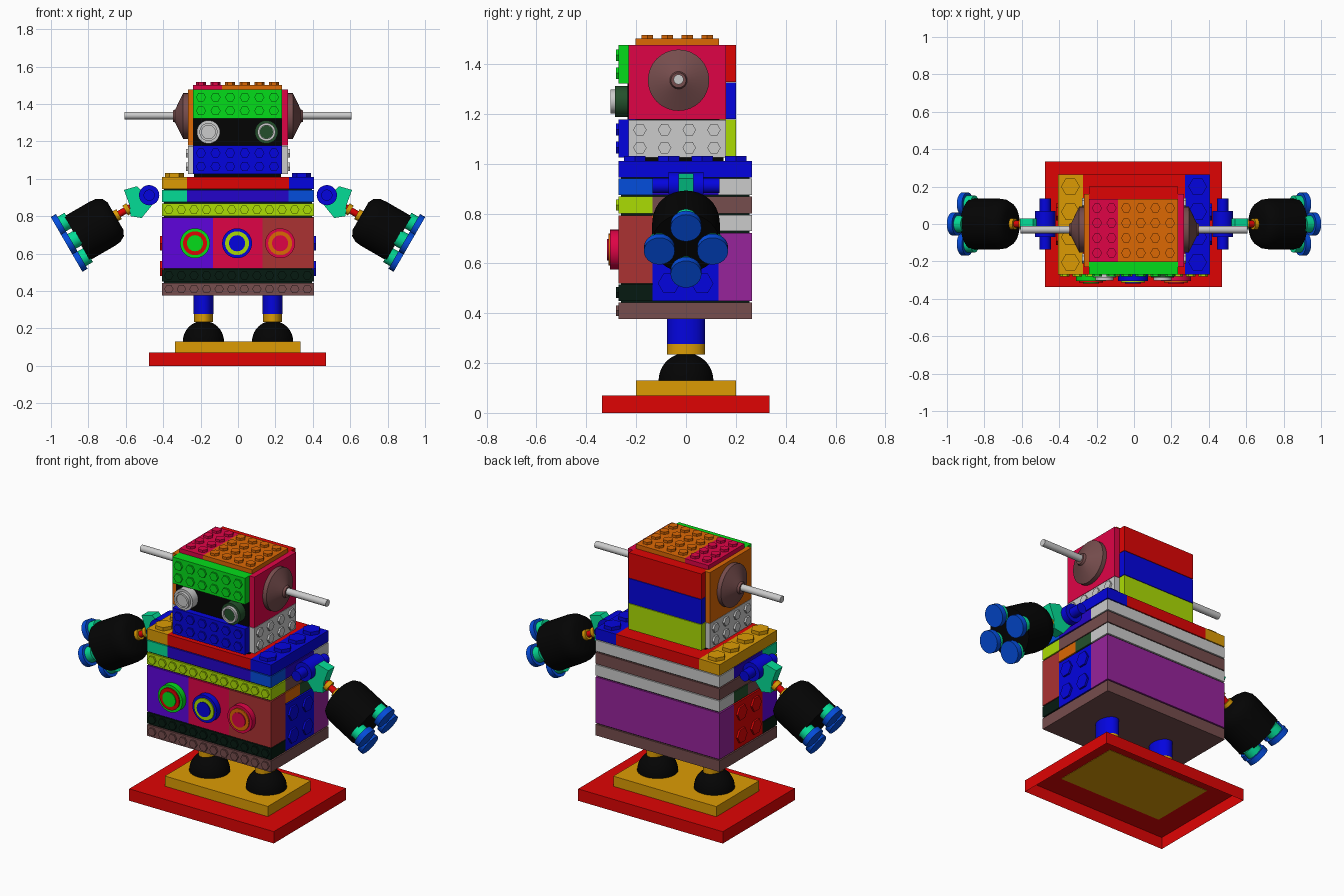
import bpy, bmesh, math
from mathutils import Vector, Matrix

if "Cube" in bpy.data.objects:
    bpy.data.objects.remove(bpy.data.objects["Cube"])

PALETTE = dict(red="DE0C0C", gold="DB9A0C", black="0C0C0C", blue="0C0CDE", brown="754E4E",
               jet="0E2018", purple="5F0CDB", crimson="DE0C48", brick="AA3535", lime="AADB0C",
               sky="0C4EDB", teal="0CDB95", plum="96289A", green="0CDB20", orange="DB680C",
               pine="28502F", indigo="280CC8", grey=None)
mats = {}


def material(c):
    h = PALETTE[c]
    if h and c not in mats:
        mats[c] = bpy.data.materials.new(c)
        rgb = [(int(h[i:i + 2], 16) / 255) ** 2.2 for i in (0, 2, 4)]
        mats[c].diffuse_color = (*rgb, 1)
    return mats.get(c)


def finish(bm, name, c, smooth=False):
    me = bpy.data.meshes.new(name)
    bm.to_mesh(me)
    bm.free()
    ob = bpy.data.objects.new(name, me)
    bpy.context.collection.objects.link(ob)
    if material(c):
        me.materials.append(material(c))
    if smooth:
        bpy.context.view_layer.objects.active = ob
        ob.select_set(True)
        bpy.ops.object.shade_smooth_by_angle(angle=math.radians(35))
        ob.select_set(False)
    return ob


def box(name, x, y, z, c, open_bottom=False):
    bm = bmesh.new()
    size = [b - a for a, b in (x, y, z)]
    mid = [(a + b) / 2 for a, b in (x, y, z)]
    bmesh.ops.create_cube(bm, size=1, matrix=Matrix.Translation(mid) @ Matrix.Diagonal((*size, 1)))
    if open_bottom:
        bm.faces.ensure_lookup_table()
        bmesh.ops.delete(bm, geom=[min(bm.faces, key=lambda f: f.calc_center_median().z)], context='FACES_ONLY')
    return finish(bm, name, c)


def frame(origin, w):
    # local z along w, a corner of every polygon pointing sideways
    w = Vector(w).normalized()
    h = Vector((1, 0, 0)) if abs(w.y) > .5 or abs(w.z) > .9 else Vector((0, 1, 0))
    m = Matrix((h.cross(w), h, w)).transposed().to_4x4()
    return Matrix.Translation(origin) @ m


def lathe(name, origin, w, profile, c, n=32, sx=1, sy=1):
    # profile: (radius, height along w), closed by caps
    bm = bmesh.new()
    m = frame(origin, w) @ Matrix.Diagonal((sx, sy, 1, 1))
    rings = [[bm.verts.new(m @ Vector((r * math.cos(2 * math.pi * i / n), r * math.sin(2 * math.pi * i / n), t)))
              for i in range(n)] for r, t in profile]
    for a, b in zip(rings, rings[1:]):
        for i in range(n):
            j = (i + 1) % n
            bm.faces.new((a[i], a[j], b[j], b[i]))
    bm.faces.new(rings[0][::-1])
    bm.faces.new(rings[-1])
    bmesh.ops.recalc_face_normals(bm, faces=bm.faces)
    return finish(bm, name, c, True)


def disc(name, origin, w, r, t, c, n=32):
    return lathe(name, origin, w, [(r, 0), (r, t)], c, n)


def studs(name, points, w, r, h, c):
    bm = bmesh.new()
    for p in points:
        bmesh.ops.create_cone(bm, cap_ends=True, segments=6, radius1=r, radius2=r, depth=h,
                              matrix=frame(Vector(p) + Vector(w) * h / 2, w))
    finish(bm, name, c)


FRONT = (0, -1, 0)
UP = (0, 0, 1)
SIDES = ((-1, "left"), (1, "right"))


def span(s, a, b):
    return tuple(sorted((s * a, s * b)))


# Base
box("base_tray", (-.475, .47), (-.337, .335), (0, .07), "red", True)
box("base_plate", (-.338, .335), (-.2, .2), (.068, .13), "gold")

# Legs: domed feet, ankles and oval shins
for s, side in SIDES:
    o = (s * .185, 0, .13)
    dome = [(.11 * math.cos(a * math.pi / 20), .11 * math.sin(a * math.pi / 20)) for a in range(9)]
    lathe(side + "_foot", o, UP, dome + [(.04, .11)], "black")
    # local y is the world x direction here
    lathe(side + "_ankle", o, UP, [(.076, .105), (.076, .147)], "gold", sy=.67)
    lathe(side + "_shin", o, UP, [(.076, .147), (.076, .25)], "blue", sy=.7)

# Torso: full-width rows
XW, YF, YM, YB = .405, -.27, -.135, .265
full = (-XW, XW)
box("torso_bottom", full, (YF, YB), (.377, .443), "brown")
box("torso_core", (-.395, .395), (-.26, .255), (.44, .95), "jet")
box("front_lower_strip", full, (YF, YM), (.45, .515), "jet")
box("front_upper_strip", full, (YF, YM), (.8, .868), "lime")
for name, z, c in (("bottom", .41, "brown"), ("lower", .483, "jet"), ("upper", .834, "lime")):
    studs("front_studs_" + name, [(-.37 + i * .0673, YF, z) for i in range(12)], FRONT, .025, .01, c)

# Torso front blocks with round buttons
for x0, x1, c, a, b, xc in ((-.405, -.135, "purple", "green", "red", -.23),
                            (-.135, .131, "crimson", "blue", "lime", -.005),
                            (.131, .405, "brick", "crimson", "orange", .225)):
    box("chest_block_" + c, (x0, x1), (YF, YM), (.52, .793), c)
    for i, (r, t, col) in enumerate(((.08, .035, a), (.064, .042, b), (.043, .047, a))):
        disc(f"button_{c}_{i}", (xc, YF, .655), FRONT, r, t, col)
for x, c in (((-.405, -.272), "teal"), ((-.272, .27), "indigo"), ((.27, .405), "sky")):
    box("shoulder_row_" + c, x, (YF, YM), (.875, .94), c)

# Torso back rows
for i, (y0, z, c) in enumerate(((.13, (.45, .722), "plum"), (.13, (.73, .795), "grey"),
                                (YM, (.8, .868), "brown"), (.13, (.875, .94), "grey"))):
    box(f"back_row_{i}", full, (y0, YB), z, c)

# Torso side panels with big studs
for s, side in SIDES:
    c = "blue" if s > 0 else "red"
    x = span(s, .3, XW)
    box(side + "_side_panel", x, (YM, .13), (.45, .722), c)
    studs(side + "_side_studs", [(s * XW, y, z) for y in (-.068, .065) for z in (.52, .655)],
          (s, 0, 0), .045, .011, c)
    box(side + "_side_brick_front", x, (YM, 0), (.73, .795), "orange" if s > 0 else "brown")
    box(side + "_side_brick_back", x, (0, .13), (.73, .795), "pine")
    box(side + "_side_top_brick", x, (YM, .13), (.875, .94), "indigo")
    # shoulder slab
    c = "blue" if s > 0 else "gold"
    box(side + "_shoulder_slab", span(s, .272, XW), (YF, YB), (.945, 1.01), c)
    studs(side + "_shoulder_studs", [(s * .34, -.205 + i * .135, 1.01) for i in range(4)], UP, .05, .02, c)
box("middle_slab", (-.272, .272), (YF, YB), (.945, 1.01), "red")

# Head: front, back, top
hx = (-.24, .235)
cols = [-.198 + i * .078 for i in range(6)]
box("head_core", (-.235, .23), (-.225, .15), (1.01, 1.465), "black")
for name, z0, z1, c in (("brow", 1.322, 1.477, "green"), ("jaw", 1.025, 1.177, "blue")):
    box(name, hx, (YF, -.203), (z0, z1), c)
    studs(name + "_studs", [(x, YF, (z0 + z1) / 2 + d) for x in cols for d in (-.036, .036)],
          FRONT, .027, .01, c)
box("eye_panel", hx, (-.235, -.203), (1.177, 1.322), "black")
for z, c in (((1.025, 1.177), "lime"), ((1.18, 1.325), "blue"), ((1.328, 1.477), "red")):
    box("head_back_" + c, hx, (.135, .2), z, c)
for x, c, xs in (((-.24, -.085), "crimson", cols[:2]), ((-.085, .235), "orange", cols[2:])):
    box("head_top_" + c, x, (-.203, .133), (1.44, 1.502), c)
    studs("head_top_studs_" + c, [(u, -.155 + i * .08, 1.502) for u in xs for i in range(4)],
          UP, .027, .014, c)

# Eyes: barrel, rim, sunken pupil
for name, x, c in (("left", -.158, "grey"), ("right", .152, "pine")):
    lathe(name + "_eye_barrel", (x, -.235, 1.25), FRONT, [(.062, 0), (.062, .05)], c)
    lathe(name + "_eye_rim", (x, -.285, 1.25), FRONT,
          [(.048, 0), (.048, .018), (.036, .018), (.036, .006)], "grey")
    disc(name + "_eye_pupil", (x, -.285, 1.25), FRONT, .035, .009, c)

# Head sides, ears and antennas
for s, side in SIDES:
    w = (s, 0, 0)
    x = span(s, .232, .268)
    box(side + "_head_panel", x, (-.23, .16), (1.177, 1.477), "crimson" if s > 0 else "orange")
    box(side + "_cheek", x, (-.23, .16), (1.025, 1.175), "grey")
    studs(side + "_cheek_studs", [(s * .268, -.185 + i * .099, 1.1 + d) for i in range(4) for d in (-.036, .036)],
          w, .027, .011, "grey")
    lathe(side + "_ear", (s * .266, -.03, 1.335), w, [(.123, 0), (.123, .027), (.035, .07), (.03, .082)], "brown")
    disc(side + "_antenna", (s * .34, -.03, 1.338), w, .02, .267, "grey", 16)

# Arms
for s, side in SIDES:
    lathe(side + "_shoulder_axle", (s * .475, 0, .912), (0, 1, 0),
          [(.03, -.135), (.03, -.07), (.054, -.07), (.054, .07), (.03, .07), (.03, .135)], "blue")
    # flat elbow bracket
    bm = bmesh.new()
    outline = [(.54, .96), (.61, .94), (.58, .86), (.575, .8), (.515, .79), (.45, .87)]
    face = bm.faces.new([bm.verts.new((s * x, -.03, z)) for x, z in outline])
    ext = bmesh.ops.extrude_face_region(bm, geom=[face])["geom"]
    bmesh.ops.translate(bm, vec=(0, .06, 0), verts=[g for g in ext if isinstance(g, bmesh.types.BMVert)])
    bmesh.ops.recalc_face_normals(bm, faces=bm.faces)
    finish(bm, side + "_elbow", "teal")
    # wrist and barrel hand along the tilted arm axis
    w = Vector((s * .866, 0, -.5))
    o = Vector((s * .655, 0, .8))
    disc(side + "_wrist", o - w * .1, w, .018, .12, "red", 16)
    disc(side + "_wrist_collar", o - w * .085, w, .03, .025, "gold", 16)
    disc(side + "_wrist_cuff", o - w * .022, w, .03, .03, "gold", 16)
    lathe(side + "_hand", o, w, [(.085, 0), (.115, .015), (.132, .045), (.136, .08), (.136, .237)], "black")
    # four fingertips
    v = Vector((s * .5, 0, .866))
    for i in range(4):
        a = i * math.pi / 2
        p = o + w * .237 + (v * math.cos(a) + Vector((0, math.sin(a), 0))) * .107
        disc(f"{side}_finger_{i}", p - w * .01, w, .045, .045, "teal", 24)
        disc(f"{side}_fingertip_{i}", p + w * .033, w, .062, .032, "sky", 24)

for m in bpy.data.materials:
    if m.users and not m.is_grease_pencil:
        m.use_nodes = True
        m.node_tree.nodes["Principled BSDF"].inputs["Base Color"].default_value = m.diffuse_color
